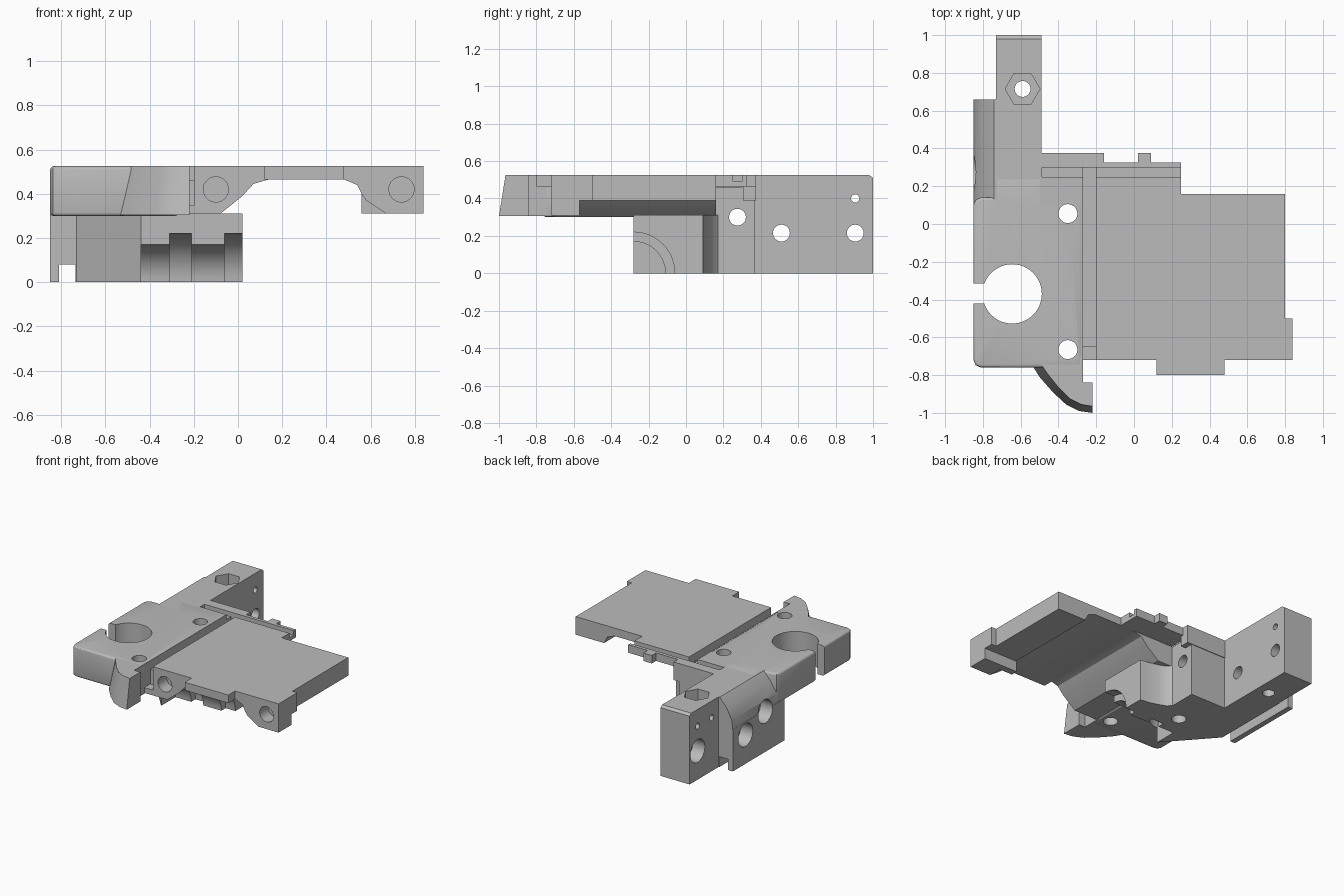
import bpy, bmesh, math
from mathutils import Matrix

if "Cube" in bpy.data.objects:
    bpy.data.objects.remove(bpy.data.objects["Cube"], do_unlink=True)

GREY = (0.5, 0.5, 0.5, 1)
mat = bpy.data.materials.new("plain grey")
mat.use_nodes = True
mat.diffuse_color = GREY
mat.node_tree.nodes["Principled BSDF"].inputs["Base Color"].default_value = GREY

parts, cutters = [], []


def finish(name, bm, group):
    bmesh.ops.recalc_face_normals(bm, faces=bm.faces)
    mesh = bpy.data.meshes.new(name)
    bm.to_mesh(mesh)
    bm.free()
    mesh.materials.append(mat)
    ob = bpy.data.objects.new(name, mesh)
    bpy.context.collection.objects.link(ob)
    group.append(ob)
    return ob


def loft(name, ring_a, ring_b, group=parts):
    """Solid between two matching rings of 3D points."""
    bm = bmesh.new()
    a = [bm.verts.new(p) for p in ring_a]
    b = [bm.verts.new(p) for p in ring_b]
    bm.faces.new(a)
    bm.faces.new(b)
    for i in range(len(a)):
        j = (i + 1) % len(a)
        bm.faces.new((a[i], a[j], b[j], b[i]))
    return finish(name, bm, group)


def plan(name, pts, z0, z1, group=parts):
    return loft(name, [(x, y, z0) for x, y in pts], [(x, y, z1) for x, y in pts], group)


def section(name, pts, y0, y1, group=parts):
    return loft(name, [(x, y0, z) for x, z in pts], [(x, y1, z) for x, z in pts], group)


def box(name, x, y, z, group=parts):
    return plan(name, [(x[0], y[0]), (x[1], y[0]), (x[1], y[1]), (x[0], y[1])], *z, group)


def bore(axis, centre, r, lo, hi, sides=32):
    """Cylindrical cutter along an axis; centre holds the other two coordinates."""
    mid, n = (lo + hi) / 2, "xyz".index(axis)
    pos = list(centre)
    pos.insert(n, mid)
    turn = {"x": Matrix.Rotation(math.pi / 2, 4, "Y"),
            "y": Matrix.Rotation(math.pi / 2, 4, "X"),
            "z": Matrix.Rotation(math.pi / 6, 4, "Z")}[axis]
    bm = bmesh.new()
    bmesh.ops.create_cone(bm, cap_ends=True, segments=sides, radius1=r, radius2=r,
                          depth=hi - lo, matrix=Matrix.Translation(pos) @ turn)
    finish("cutter", bm, cutters)


def cut(x, y, z):
    box("cutter", x, y, z, cutters)


TOP = 0.525

# Tray with arched underside
section("tray_plate", [(-.28, TOP), (.8, TOP), (.8, .39), (.565, .39), (.54, .44), (.48, .465),
                       (.14, .465), (.07, .445), (.02, .39), (-.08, .31), (-.28, .31)], -.72, .16)
box("tray_front_tab", (.12, .48), (-.8, -.7), (.465, TOP))

# Mounting ear at the front corner
section("ear_front", [(.55, TOP), (.55, .42), (.58, .37), (.67, .31), (.84, .31), (.84, TOP)],
        -.72, -.57)
box("ear_back", (.56, .84), (-.62, -.57), (.31, .45))
box("ear_shoulder", (.7, .84), (-.6, -.5), (.39, TOP))

# Rear rim of the tray
box("rear_strip", (-.5, .25), (.1, .325), (.465, TOP))
box("rear_rail", (-.5, -.16), (.305, .375), (.39, TOP))
box("rear_tab", (.02, .09), (.31, .375), (.465, TOP))

# Round tool holder block
holder = plan("tool_holder", [(-.85, -.72), (-.838, -.748), (-.81, -.76), (-.27, -.76), (-.27, .19),
                              (-.29, .23), (-.33, .25), (-.74, .25), (-.74, .14), (-.81, .14),
                              (-.838, .128), (-.85, .1)], .3, TOP)
bev = holder.modifiers.new("soft_edges", "BEVEL")
bev.width, bev.segments, bev.limit_method = .015, 3, "ANGLE"
bev.angle_limit = math.radians(60)

# Curved front fin, leaning back towards its top
low = [(-.55, -.73), (-.5, -.81), (-.43, -.89), (-.36, -.955), (-.29, -.99), (-.22, -1)]
high = [(-.5, -.73), (-.46, -.79), (-.4, -.865), (-.34, -.925), (-.28, -.955), (-.22, -.965)]
back = [(-.22, -.84), (-.27, -.84), (-.27, -.7), (-.45, -.7)]
loft("front_fin", [(x, y, .305) for x, y in low + back], [(x, y, TOP) for x, y in high + back])

# Lower body
plan("lower_body", [(-.85, .05), (-.73, .05), (-.44, -.28), (.02, -.28), (.02, .09), (-.05, .1),
                    (-.12, .12), (-.17, .14), (-.2, .17), (-.2, .37), (-.49, .37), (-.49, .66),
                    (-.85, .66)], 0, .312)
box("rear_core", (-.7, -.2), (.08, .37), (.25, .47))
section("sloped_shoulder", [(-.85, .3), (-.84, .38), (-.8, .46), (-.74, TOP), (-.49, TOP),
                            (-.49, .3)], .12, .66)

# Rear arm with slightly chamfered end
loft("rear_arm", [(-.73, y, z) for y, z in ((.6, 0), (1, 0), (1, .51), (.98, TOP), (.6, TOP))],
     [(-.49, y, z) for y, z in ((.6, 0), (1, 0), (1, .51), (.98, TOP), (.6, TOP))])

# Channels between the tray and the holder
cut((-.27, -.2), (-.84, .3), (.46, .6))
cut((-.27, -.2), (-.84, -.65), (.35, .6))
cut((-.488, .3), (.25, .3), (.49, .6))

# Tool opening, its side slot and the vertical screw holes
bore("z", (-.645, -.37), .157, .2, .6, 48)
cut((-.9, -.7), (-.42, -.315), (.2, .6))
for y in (.055, -.665):
    bore("z", (-.35, y), .05, -.1, .6)
bore("z", (-.59, .715), .042, -.1, .6)
bore("z", (-.59, .715), .092, .43, .6, 6)

# Cross holes with counterbores on the outer side
for y, z, face in ((.51, .215, -.85), (.905, .215, -.73), (.275, .3, -.85)):
    bore("x", (y, z), .045, -1, 0)
    bore("x", (y, z), .085, -1, face + .1)
bore("x", (.905, .4), .022, -1, 0)
bore("x", (.74, .4), .022, -1, -.66)

# Blind holes in the ears
for x in (-.1, .74):
    bore("y", (x, .42), .057, -.9, -.62)

# Bearing seat with two collars, and the belt slot
bore("x", (-.28, 0), .17, -.44, .1, 48)
for lo, hi in ((-.31, -.21), (-.06, .1)):
    bore("x", (-.28, 0), .22, lo, hi, 48)
cut((-.81, -.735), (0, .7), (-.1, .08))


def bounds(ob):
    return [(min(c), max(c)) for c in zip(*(v.co for v in ob.data.vertices))]


def touches(a, b):
    return all(p[0] < q[1] and q[0] < p[1] for p, q in zip(bounds(a), bounds(b)))


# Cut every part, then smooth its round faces
for ob in parts:
    for c in cutters:
        if touches(ob, c):
            m = ob.modifiers.new("cut", "BOOLEAN")
            m.operation, m.solver, m.object = "DIFFERENCE", "EXACT", c
    bpy.ops.object.select_all(action="DESELECT")
    ob.select_set(True)
    bpy.context.view_layer.objects.active = ob
    for m in list(ob.modifiers):
        bpy.ops.object.modifier_apply(modifier=m.name)
    bpy.ops.object.shade_smooth_by_angle(angle=math.radians(30))

for c in cutters:
    bpy.data.objects.remove(c, do_unlink=True)
